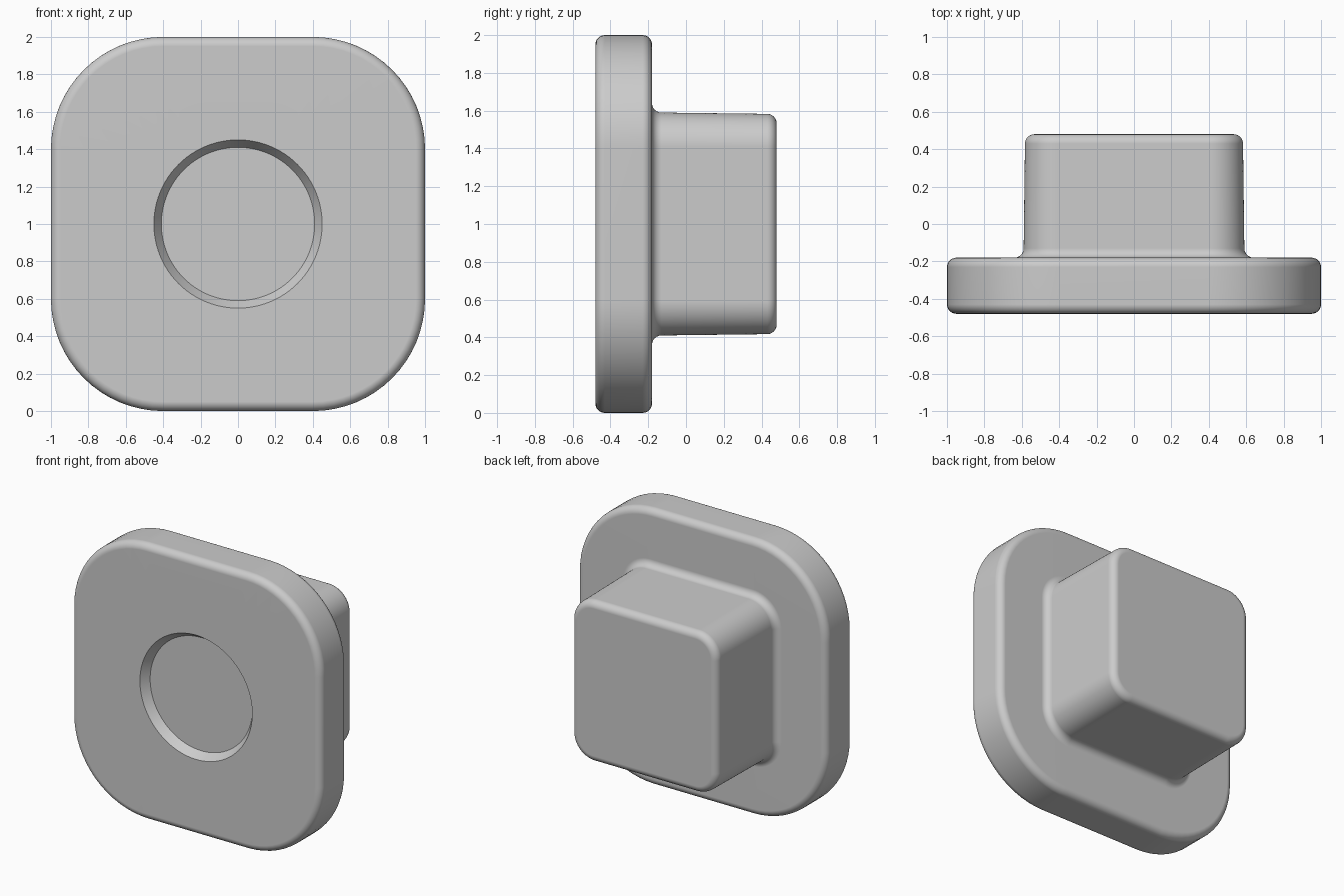
import bpy, bmesh
from math import sin, cos, pi

old = bpy.data.objects.get("Cube")
if old:
    bpy.data.objects.remove(old, do_unlink=True)

grey = bpy.data.materials.new("plain grey")
grey.use_nodes = True
colour = (0.6, 0.6, 0.6, 1)
grey.diffuse_color = colour
grey.node_tree.nodes["Principled BSDF"].inputs["Base Color"].default_value = colour

CORNER, ROUND = 16, 6      # steps per corner and per edge rounding
MID = 1.0                  # height of the axis
FRONT, STEP, BACK = -0.48, -0.18, 0.48

bm = bmesh.new()


def rounded_square(half, radius, y):
    """Ring of vertices round a square with arc corners."""
    ring = []
    for q in range(4):
        for i in range(CORNER + 1):
            a = (q + i / CORNER) * pi / 2
            mid = (q + 0.5) * pi / 2
            sx = 1 if cos(mid) > 0 else -1
            sz = 1 if sin(mid) > 0 else -1
            c = half - radius
            ring.append(bm.verts.new((sx * c + radius * cos(a), y,
                                      MID + sz * c + radius * sin(a))))
    return ring


def circle(radius, y, n=96):
    return [bm.verts.new((radius * cos(2 * pi * i / n), y,
                          MID + radius * sin(2 * pi * i / n))) for i in range(n)]


def bridge(a, b):
    for i in range(len(a)):
        j = (i + 1) % len(a)
        bm.faces.new((a[i], a[j], b[j], b[i]))


def loop_edges(ring):
    return [e for e in (bm.edges.get((ring[i - 1], ring[i]))
                        for i in range(len(ring))) if e]


def arc(y, half, r, dy, dh, start, end):
    """Quarter-round profile points (half width, y)."""
    out = []
    for i in range(ROUND + 1):
        a = start + (end - start) * i / ROUND
        out.append((half + dh * r * cos(a), y + dy * r * sin(a)))
    return out


# Flange and plug profile from front to back
E, F = 0.05, 0.05
flange = arc(FRONT + E, 1 - E, E, -1, 1, pi / 2, 0)
flange += arc(STEP - E, 1 - E, E, 1, 1, 0, pi / 2)
plug = arc(STEP + F, 0.59 + F, F, -1, -1, pi / 2, 0)
plug += arc(BACK - E, 0.583 - E, E, 1, 1, 0, pi / 2)
rings = [rounded_square(h, h - 0.4, y) for h, y in flange]
rings += [rounded_square(h, h - 0.41, y) for h, y in plug]
for a, b in zip(rings, rings[1:]):
    bridge(a, b)
bm.faces.new(rings[-1])

# Tapered round recess in the front
rim, floor = circle(0.45, FRONT), circle(0.41, FRONT + 0.06)
bridge(rim, floor)
bm.faces.new(floor)
bmesh.ops.triangle_fill(bm, use_beauty=True, normal=(0, -1, 0),
                        edges=loop_edges(rings[0]) + loop_edges(rim))
bmesh.ops.recalc_face_normals(bm, faces=bm.faces)

mesh = bpy.data.meshes.new("flanged_plug")
bm.to_mesh(mesh)
bm.free()
mesh.materials.append(grey)
plug_obj = bpy.data.objects.new("flanged_plug", mesh)
bpy.context.collection.objects.link(plug_obj)

# Smooth roundings with flat main faces
bpy.ops.object.select_all(action="DESELECT")
plug_obj.select_set(True)
bpy.context.view_layer.objects.active = plug_obj
bpy.ops.object.shade_smooth_by_angle(angle=pi / 6)
wn = plug_obj.modifiers.new("weighted normals", "WEIGHTED_NORMAL")
wn.keep_sharp = True
